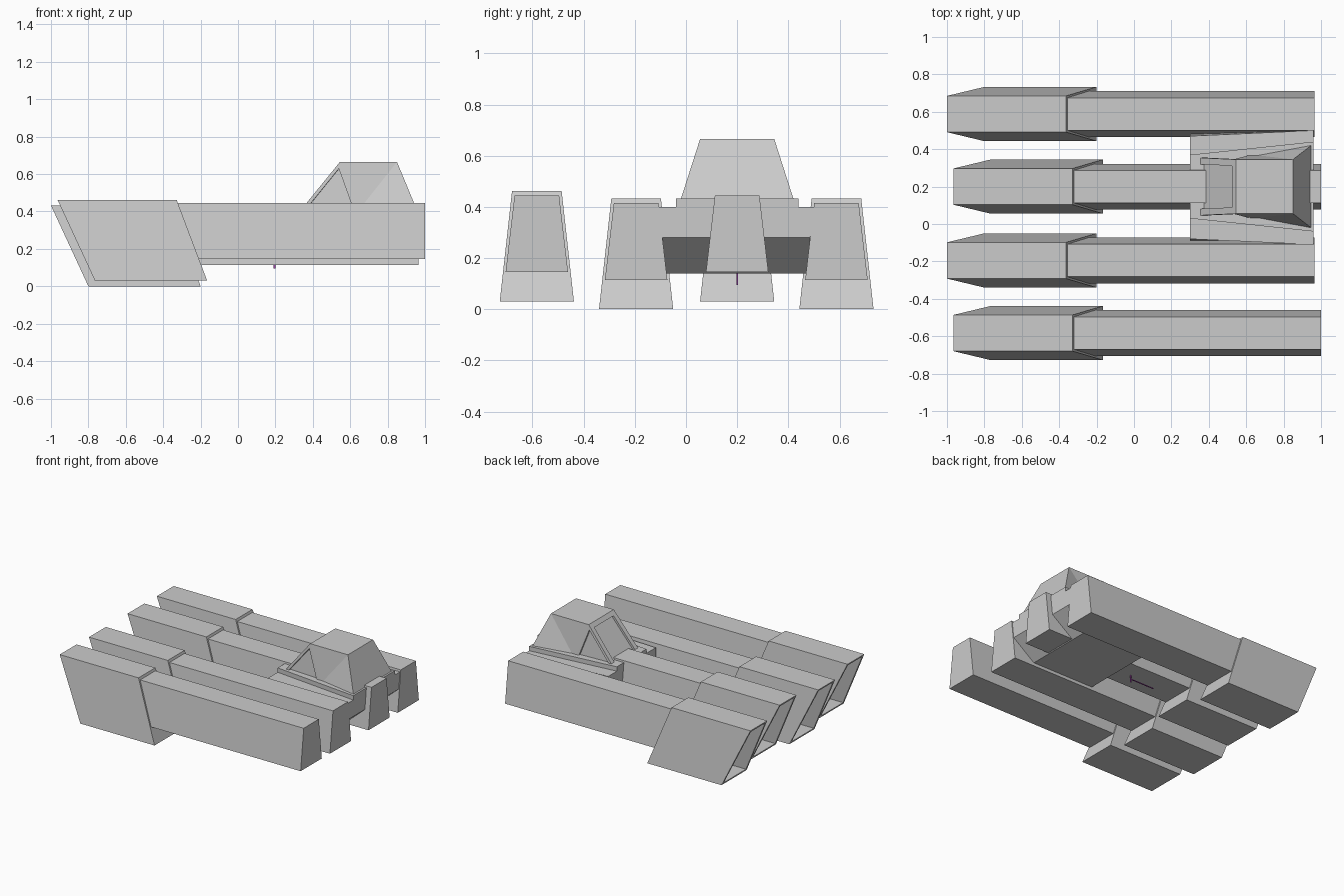
import bpy, bmesh
from mathutils import Vector

if "Cube" in bpy.data.objects:
    bpy.data.objects.remove(bpy.data.objects["Cube"])


def finish(name, bm, color=None):
    bmesh.ops.recalc_face_normals(bm, faces=bm.faces[:])
    me = bpy.data.meshes.new(name)
    bm.to_mesh(me)
    bm.free()
    ob = bpy.data.objects.new(name, me)
    bpy.context.collection.objects.link(ob)
    if color:
        mat = bpy.data.materials.new(name)
        mat.diffuse_color = color
        mat.use_nodes = True
        mat.node_tree.nodes["Principled BSDF"].inputs["Base Color"].default_value = mat.diffuse_color
        me.materials.append(mat)
    return ob


def recess(bm, face, rim, offset):
    """Leave a rim around a face and sink the middle by an offset."""
    bmesh.ops.inset_region(bm, faces=[face], thickness=rim, use_even_offset=True)
    new = bmesh.ops.extrude_discrete_faces(bm, faces=[face])['faces'][0]
    bmesh.ops.translate(bm, vec=offset, verts=new.verts[:])


def side_prism(yc, pts, widths):
    """Extrude an (x, z) profile across y, with a half width per point."""
    bm = bmesh.new()
    a, b = [[bm.verts.new((x, yc + s * w, z)) for (x, z), w in zip(pts, widths)]
            for s in (-1, 1)]
    bm.faces.new(a)
    bm.faces.new(b[::-1])
    n = len(pts)
    sides = [bm.faces.new((a[i], b[i], b[(i + 1) % n], a[(i + 1) % n])) for i in range(n)]
    bmesh.ops.recalc_face_normals(bm, faces=bm.faces[:])
    return bm, sides


# four engine pods, alternately raised and shifted forward
for i, yc in enumerate((-0.583, -0.195, 0.2, 0.588)):
    dx, dz = (0.035, 0.03) if i % 2 == 0 else (0.0, 0.0)

    # slanted hollow nozzle at the back
    pts = [(-0.8 + dx, dz), (-0.2 + dx, dz), (-0.363 + dx, 0.432 + dz), (-1.0 + dx, 0.432 + dz)]
    bm, sides = side_prism(yc, pts, (0.145, 0.145, 0.097, 0.097))
    recess(bm, sides[3], 0.016, Vector((0.45, 0, 0)))
    finish(f"nozzle_{i + 1}", bm)

    # long tapered beam
    pts = [(-0.27 + dx, 0.115 + dz), (0.965 + dx, 0.115 + dz),
           (0.965 + dx, 0.415 + dz), (-0.385 + dx, 0.415 + dz)]
    bm, _ = side_prism(yc, pts, (0.122, 0.122, 0.087, 0.087))
    finish(f"beam_{i + 1}", bm)

# hull bridging the pods, chamfered under the front
hull = [(0.3, 0.14), (0.8, 0.14), (0.96, 0.28), (0.96, 0.40), (0.3, 0.40)]
finish("hull", side_prism(0.195, hull, (0.29, 0.29, 0.29, 0.305, 0.275))[0])

# raised shoulder under the cabin
step = [(0.3, 0.38), (0.96, 0.38), (0.96, 0.432), (0.3, 0.432)]
finish("shoulder", side_prism(0.2, step, (0.17, 0.24, 0.24, 0.17))[0])

# faceted cabin with recessed windows
bm = bmesh.new()
half = [(0.33, 0.155, 0.40), (0.545, 0.145, 0.665), (0.64, 0.17, 0.40),
        (0.85, 0.145, 0.665), (0.96, 0.23, 0.40)]
L, R = [[bm.verts.new((x, 0.2 + s * y, z)) for x, y, z in half] for s in (-1, 1)]
windows = []
for v in (L, R):
    windows.append(bm.faces.new((v[0], v[1], v[2])))
    bm.faces.new((v[1], v[3], v[2]))
    bm.faces.new((v[2], v[3], v[4]))
windows.append(bm.faces.new((L[0], R[0], R[1], L[1])))
bm.faces.new((L[1], R[1], R[3], L[3]))
bm.faces.new((L[3], R[3], R[4], L[4]))
bm.faces.new((L[0], L[2], L[4], R[4], R[2], R[0]))
bmesh.ops.recalc_face_normals(bm, faces=bm.faces[:])
for f, rim in zip(windows, (0.018, 0.018, 0.035)):
    recess(bm, f, rim, -0.015 * f.normal)
finish("cabin", bm)

# tiny purple probe under the middle pod
purple = (0.35, 0.05, 0.4, 1)
for name, x0, x1, z0, z1 in (("probe_post", 0.19, 0.2, 0.095, 0.15),
                             ("probe_rod", 0.0, 0.2, 0.115, 0.12)):
    bm, _ = side_prism(0.2, [(x0, z0), (x1, z0), (x1, z1), (x0, z1)], (0.003,) * 4)
    finish(name, bm, purple)
